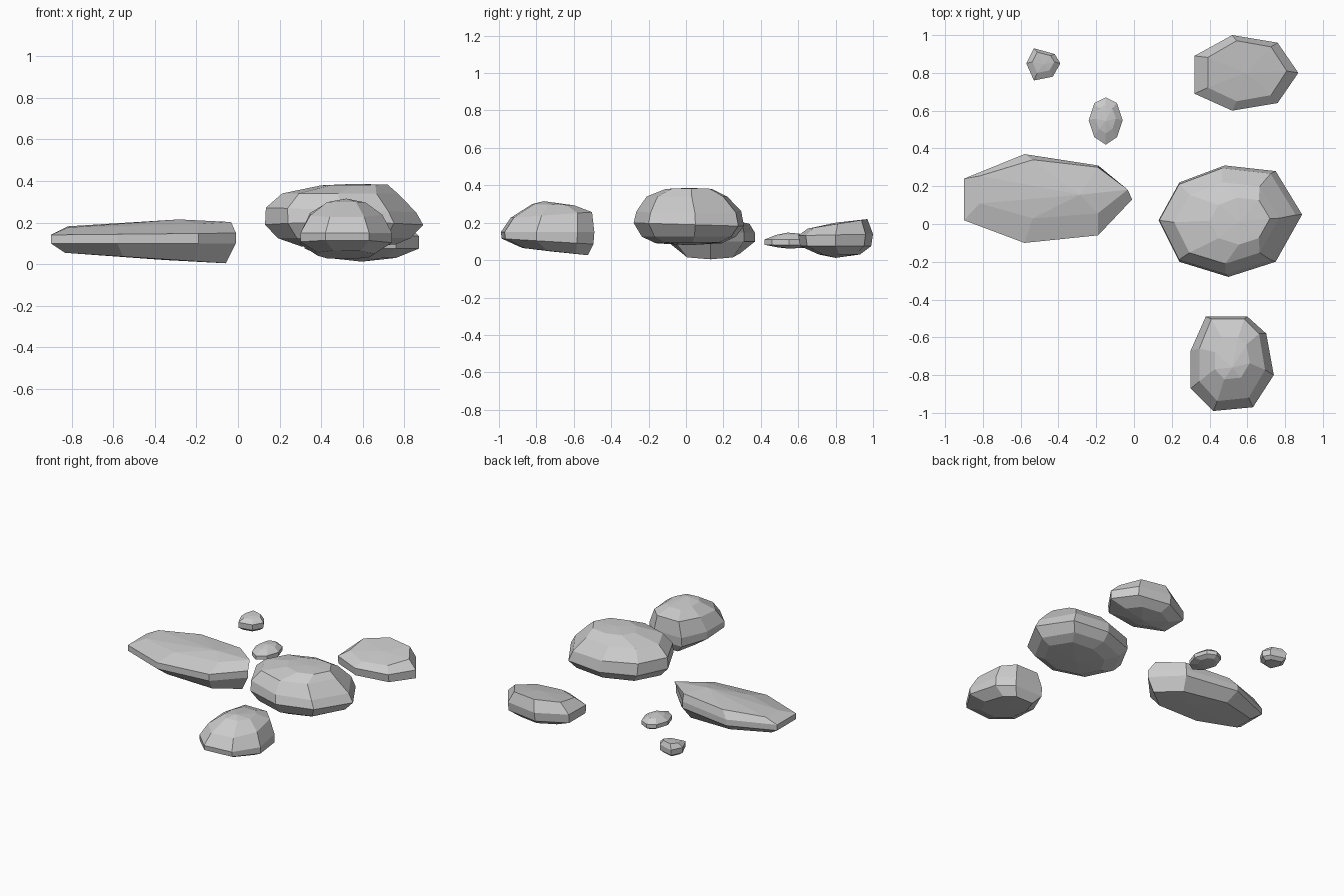
import bpy, bmesh


def rock(name, outline, rings, bottom, top):
    """Faceted stone: copies of the outline stacked bottom to top, each ring being
    (z, scale_x, scale_y, shift_x, shift_y, slope_x, slope_y); caps fan to a point (dx, dy, z)."""
    xs, ys = [p[0] for p in outline], [p[1] for p in outline]
    cx, cy = (min(xs) + max(xs)) / 2, (min(ys) + max(ys)) / 2
    bm = bmesh.new()
    loops = []
    for z, sx, sy, dx, dy, tx, ty in rings:
        loop = []
        for x, y in outline:
            u, v = (x - cx) * sx + dx, (y - cy) * sy + dy
            loop.append(bm.verts.new((cx + u, cy + v, z + tx * u + ty * v)))
        loops.append(loop)
    n = len(outline)
    for a, b in zip(loops, loops[1:]):
        for i in range(n):
            j = (i + 1) % n
            bm.faces.new((a[i], a[j], b[j], b[i]))
    for loop, (dx, dy, z) in ((loops[0], bottom), (loops[-1], top)):
        tip = bm.verts.new((cx + dx, cy + dy, z))
        for i in range(n):
            bm.faces.new((loop[i], loop[(i + 1) % n], tip))
    bmesh.ops.recalc_face_normals(bm, faces=bm.faces)
    mesh = bpy.data.meshes.new(name)
    bm.to_mesh(mesh)
    bm.free()
    bpy.context.collection.objects.link(bpy.data.objects.new(name, mesh))


# long flat stone on the left
rock("long_stone",
     [(-.9, .24), (-.58, .37), (-.19, .31), (-.01, .13), (-.19, -.06), (-.58, -.1), (-.9, .02)],
     [(.03, .87, .66, .01, 0, -.065, 0), (.1, 1, 1, 0, 0, 0, 0),
      (.145, 1, 1, 0, 0, .01, 0), (.188, .88, .66, .03, .05, .03, .04)],
     (.1, 0, .02), (.17, .02, .215))

# large domed stone
rock("large_stone",
     [(.13, .02), (.24, .22), (.48, .31), (.75, .28), (.89, .05), (.75, -.2), (.5, -.28), (.24, -.2)],
     [(.09, .6, .6, .02, 0, .02, 0), (.125, .84, .85, 0, 0, 0, 0), (.19, 1, 1, 0, 0, 0, -.03),
      (.26, .95, .95, -.015, 0, -.03, 0), (.34, .73, .73, -.02, -.01, 0, 0),
      (.38, .42, .42, .05, 0, .01, 0)],
     (0, 0, .08), (.05, 0, .386))

# sloping stone at the back
rock("back_stone",
     [(.32, .89), (.52, 1), (.76, .96), (.87, .8), (.76, .64), (.52, .6), (.32, .69)],
     [(.03, .6, .55, 0, .02, 0, 0), (.075, 1, .95, 0, 0, 0, 0),
      (.135, 1, 1, 0, 0, 0, .02), (.192, .76, .8, .005, .01, 0, .16)],
     (0, 0, .012), (0, 0, .2))

# peaked stone at the front
rock("front_stone",
     [(.38, -.49), (.6, -.49), (.7, -.58), (.74, -.8), (.63, -.97), (.42, -.99), (.3, -.87), (.3, -.67)],
     [(.05, .62, .7, 0, .04, 0, -.11), (.1, 1, .98, 0, 0, 0, -.06),
      (.15, 1, 1, 0, 0, 0, 0), (.24, .79, .87, 0, .02, 0, .07),
      (.297, .42, .45, 0, .03, 0, -.03)],
     (0, .03, .045), (0, -.02, .315))

# two pebbles
rock("oval_pebble",
     [(-.24, .55), (-.21, .64), (-.15, .67), (-.09, .64), (-.06, .55), (-.09, .46), (-.15, .42), (-.21, .46)],
     [(.067, .6, .6, 0, .02, 0, -.02), (.082, 1, 1, 0, 0, 0, 0),
      (.11, 1, 1, 0, 0, 0, 0), (.136, .6, .6, 0, .01, 0, .03)],
     (0, 0, .062), (0, 0, .147))
rock("small_pebble",
     [(-.57, .85), (-.53, .93), (-.42, .9), (-.39, .85), (-.43, .78), (-.53, .76)],
     [(.062, .65, .65, 0, 0, 0, 0), (.082, .97, .97, 0, 0, 0, 0),
      (.122, 1, 1, 0, 0, 0, 0), (.148, .65, .65, 0, .01, 0, .12)],
     (0, 0, .06), (0, 0, .152))
